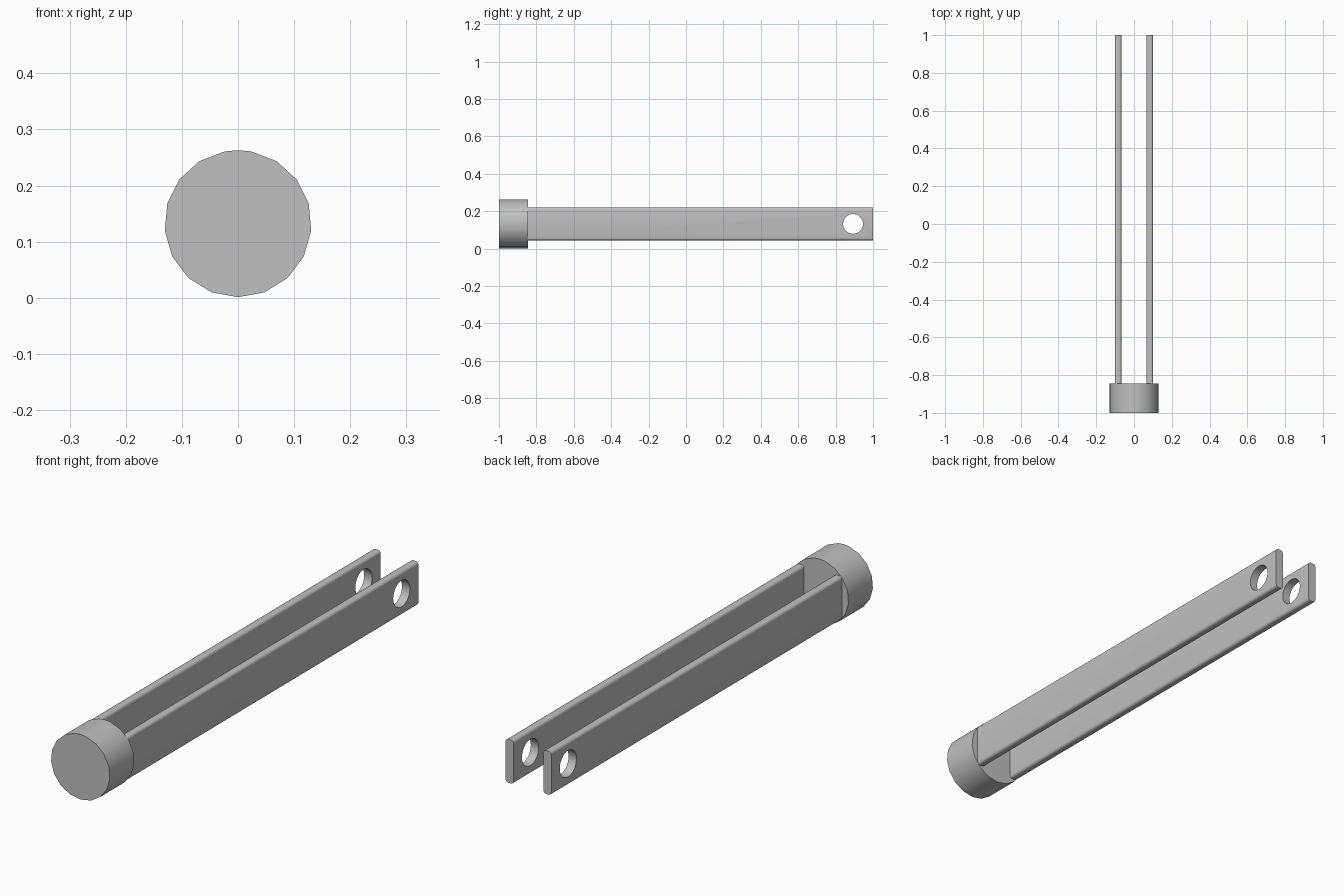
import bpy, bmesh, math
from mathutils import Matrix

cube = bpy.data.objects.get("Cube")
if cube:
    bpy.data.objects.remove(cube)

RADIUS, MID_Z, SHOULDER = 0.131, 0.132, -0.845

steel = bpy.data.materials.new("plain grey steel")
steel.use_nodes = True
steel.diffuse_color = (0.53, 0.53, 0.53, 1)
steel.node_tree.nodes["Principled BSDF"].inputs["Base Color"].default_value = steel.diffuse_color


def add_object(name, bm):
    bmesh.ops.recalc_face_normals(bm, faces=bm.faces)
    mesh = bpy.data.meshes.new(name)
    bm.to_mesh(mesh)
    bm.free()
    mesh.materials.append(steel)
    obj = bpy.data.objects.new(name, mesh)
    bpy.context.collection.objects.link(obj)
    return obj


def smooth(obj):
    bpy.ops.object.select_all(action='DESELECT')
    obj.select_set(True)
    bpy.context.view_layer.objects.active = obj
    bpy.ops.object.shade_smooth_by_angle(angle=math.radians(40))


# Round head: seventeen even steps from the bottom, plus a point at the top
bm = bmesh.new()
angles = sorted([math.tau * i / 17 for i in range(17)] + [math.pi])
ring = [bm.verts.new((RADIUS * math.sin(a), -1, MID_Z - RADIUS * math.cos(a))) for a in angles]
front = bm.faces.new(ring)
result = bmesh.ops.extrude_face_region(bm, geom=[front], use_keep_orig=True)
moved = [v for v in result["geom"] if isinstance(v, bmesh.types.BMVert)]
bmesh.ops.translate(bm, verts=moved, vec=(0, SHOULDER + 1, 0))
smooth(add_object("round_head", bm))

# Cutter for the pin holes
bm = bmesh.new()
bmesh.ops.create_cone(bm, cap_ends=True, segments=32, radius1=0.053, radius2=0.053, depth=0.6,
                      matrix=Matrix.Translation((0, 0.893, MID_Z)) @ Matrix.Rotation(math.pi / 2, 4, 'Y'))
cutter = add_object("pin_hole_cutter", bm)
cutter.hide_render = True
cutter.hide_set(True)

# Two flat prongs with rounded long edges and a pin hole near the tip
for side, name in ((-1, "right_prong"), (1, "left_prong")):
    bm = bmesh.new()
    length = 1 - SHOULDER
    place = Matrix.Translation((side * 0.084, SHOULDER + length / 2, MID_Z))
    bmesh.ops.create_cube(bm, size=1, matrix=place @ Matrix.Diagonal((0.035, length, 0.175, 1)))
    long_edges = [e for e in bm.edges if abs(e.verts[0].co.y - e.verts[1].co.y) > 1]
    bmesh.ops.bevel(bm, geom=long_edges, offset=0.012, segments=4, profile=0.5, affect='EDGES')
    prong = add_object(name, bm)
    hole = prong.modifiers.new("pin_hole", 'BOOLEAN')
    hole.operation = 'DIFFERENCE'
    hole.solver = 'EXACT'
    hole.object = cutter
    bpy.context.view_layer.objects.active = prong
    bpy.ops.object.modifier_apply(modifier=hole.name)
    smooth(prong)

bpy.data.objects.remove(cutter)
